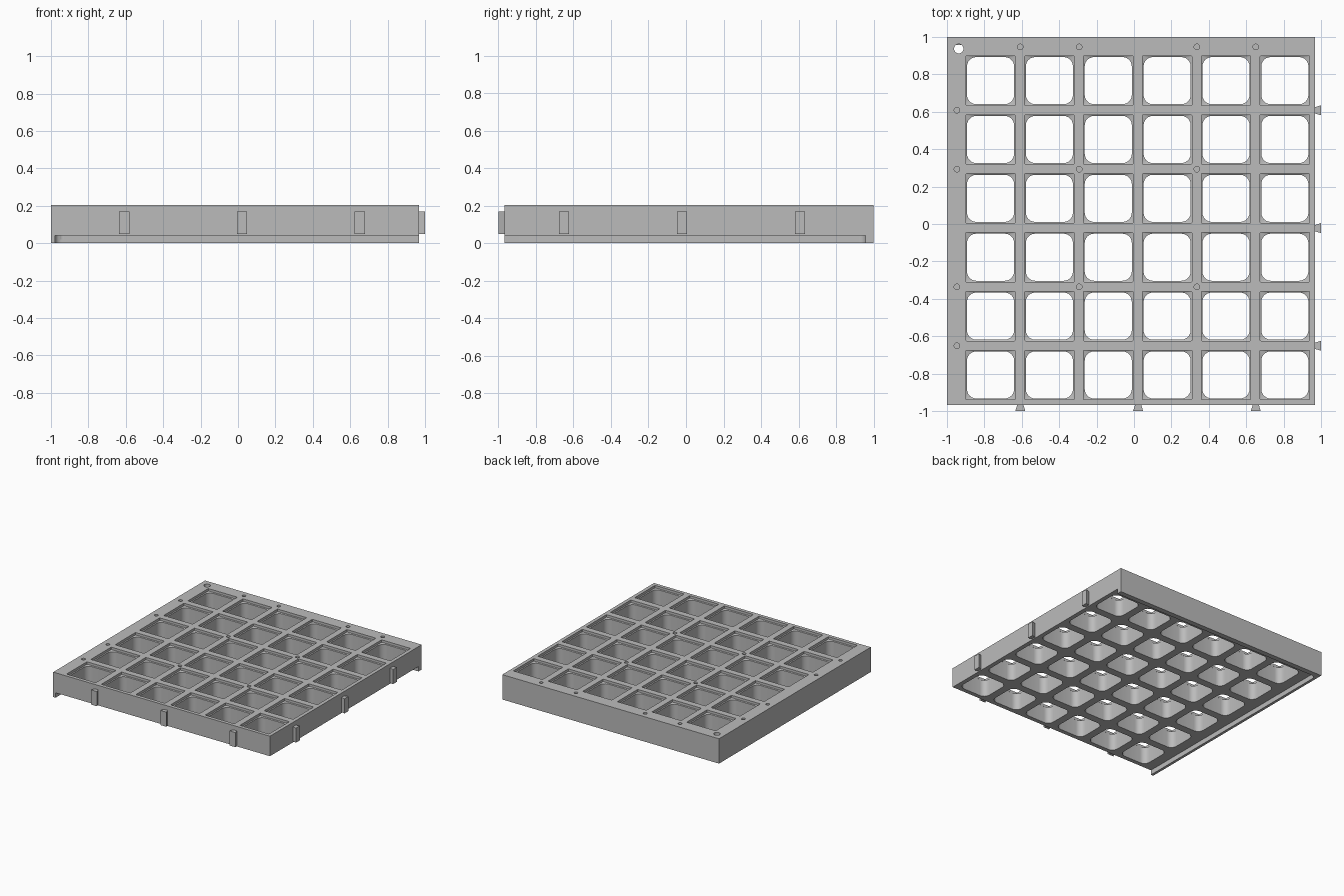
import bpy
import bmesh
from math import pi, cos, sin

old = bpy.data.objects.get("Cube")
if old:
    bpy.data.objects.remove(old)

EDGE = 0.968      # clip-side faces of the body
TOP = 0.204
FLOOR = 0.04      # underside of the grid, above the lip
PITCH = 0.3147
CELLS = [-0.767 + PITCH * i for i in range(6)]

grey = bpy.data.materials.new("Grey Plastic")
grey.use_nodes = True
colour = (0.5, 0.5, 0.5, 1)
grey.diffuse_color = colour
grey.node_tree.nodes["Principled BSDF"].inputs["Base Color"].default_value = colour


def loft(bm, rings):
    """Closed solid through rings with equal point counts, bottom to top."""
    loops = [[bm.verts.new(p) for p in ring] for ring in rings]
    n = len(loops[0])
    bm.faces.new(loops[0][::-1])
    bm.faces.new(loops[-1])
    for low, high in zip(loops, loops[1:]):
        for i in range(n):
            j = (i + 1) % n
            bm.faces.new((low[i], low[j], high[j], high[i]))


def rounded_square(cx, cy, half, radius, z, steps=6):
    ring = []
    for q, (sx, sy) in enumerate([(1, 1), (-1, 1), (-1, -1), (1, -1)]):
        for s in range(steps + 1):
            a = (q + s / steps) * pi / 2
            ring.append((cx + sx * (half - radius) + radius * cos(a),
                         cy + sy * (half - radius) + radius * sin(a), z))
    return ring


def circle(cx, cy, r, z, n=24):
    return [(cx + r * cos(2 * pi * i / n), cy + r * sin(2 * pi * i / n), z)
            for i in range(n)]


def prism(bm, outline, z0, z1):
    loft(bm, [[(x, y, z) for x, y in outline] for z in (z0, z1)])


def make_object(name, bm):
    bmesh.ops.recalc_face_normals(bm, faces=bm.faces)
    mesh = bpy.data.meshes.new(name)
    bm.to_mesh(mesh)
    bm.free()
    mesh.materials.append(grey)
    ob = bpy.data.objects.new(name, mesh)
    bpy.context.collection.objects.link(ob)
    return ob


def cut(target, cutter):
    mod = target.modifiers.new("Cut", "BOOLEAN")
    mod.operation = "DIFFERENCE"
    mod.solver = "EXACT"
    mod.object = cutter
    graph = bpy.context.evaluated_depsgraph_get()
    mesh = bpy.data.meshes.new_from_object(target.evaluated_get(graph))
    target.modifiers.clear()
    target.data = mesh
    bpy.data.objects.remove(cutter)


# Body block
bm = bmesh.new()
prism(bm, [(-1, -EDGE), (EDGE, -EDGE), (EDGE, 1), (-1, 1)], 0, TOP)
body = make_object("grid_body", bm)

# Underside recess, leaving a lip on the left and back with a filleted corner
bm = bmesh.new()
lx, ly, r = -0.978, 0.958, 0.035
fillet = [(lx + r - r * sin(a), ly - r + r * cos(a))
          for a in [i * pi / 16 for i in range(9)]]
prism(bm, [(1.2, -1.2), (1.2, ly)] + fillet + [(lx, -1.2)], -0.1, FLOOR)
cut(body, make_object("recess_cutter", bm))

# Grid cells: rounded shafts with a shallow square seat at the top
bm = bmesh.new()
for x in CELLS:
    for y in CELLS:
        y -= 0.04
        loft(bm, [rounded_square(x, y, 0.126, 0.05, FLOOR - 0.02),
                  rounded_square(x, y, 0.126, 0.05, TOP - 0.025),
                  rounded_square(x, y, 0.132, 0.004, TOP - 0.02),
                  rounded_square(x, y, 0.132, 0.004, TOP + 0.02)])

# Blind pin holes at rib crossings and rims, and the corner through hole
inner, outer = (-0.293, 0.336), (-0.608, -0.293, 0.336, 0.651)
pins = [(x, 0.947) for x in outer] + [(-0.947, -y) for y in outer]
pins += [(x, -y) for x in inner for y in inner]
for x, y in pins:
    loft(bm, [circle(x, y, 0.015, z) for z in (TOP - 0.08, TOP + 0.02)])
loft(bm, [circle(-0.937, 0.937, 0.025, z) for z in (FLOOR - 0.02, TOP + 0.02)])
cut(body, make_object("hole_cutter", bm))

# Dovetail clips on the front and left sides
for i, c in enumerate((-0.608, 0.022, 0.651)):
    front = [(c - 0.015, -EDGE + 0.005), (c - 0.027, -1),
             (c + 0.027, -1), (c + 0.015, -EDGE + 0.005)]
    for side, outline in (("front", front), ("left", [(-y, -x) for x, y in front])):
        bm = bmesh.new()
        prism(bm, outline, 0.048, 0.168)
        make_object(f"{side}_clip_{i + 1}", bm)

# Smooth the rounded walls, keep edges crisp
bpy.ops.object.select_all(action="DESELECT")
body.select_set(True)
bpy.context.view_layer.objects.active = body
bpy.ops.object.shade_smooth_by_angle(angle=0.6)
